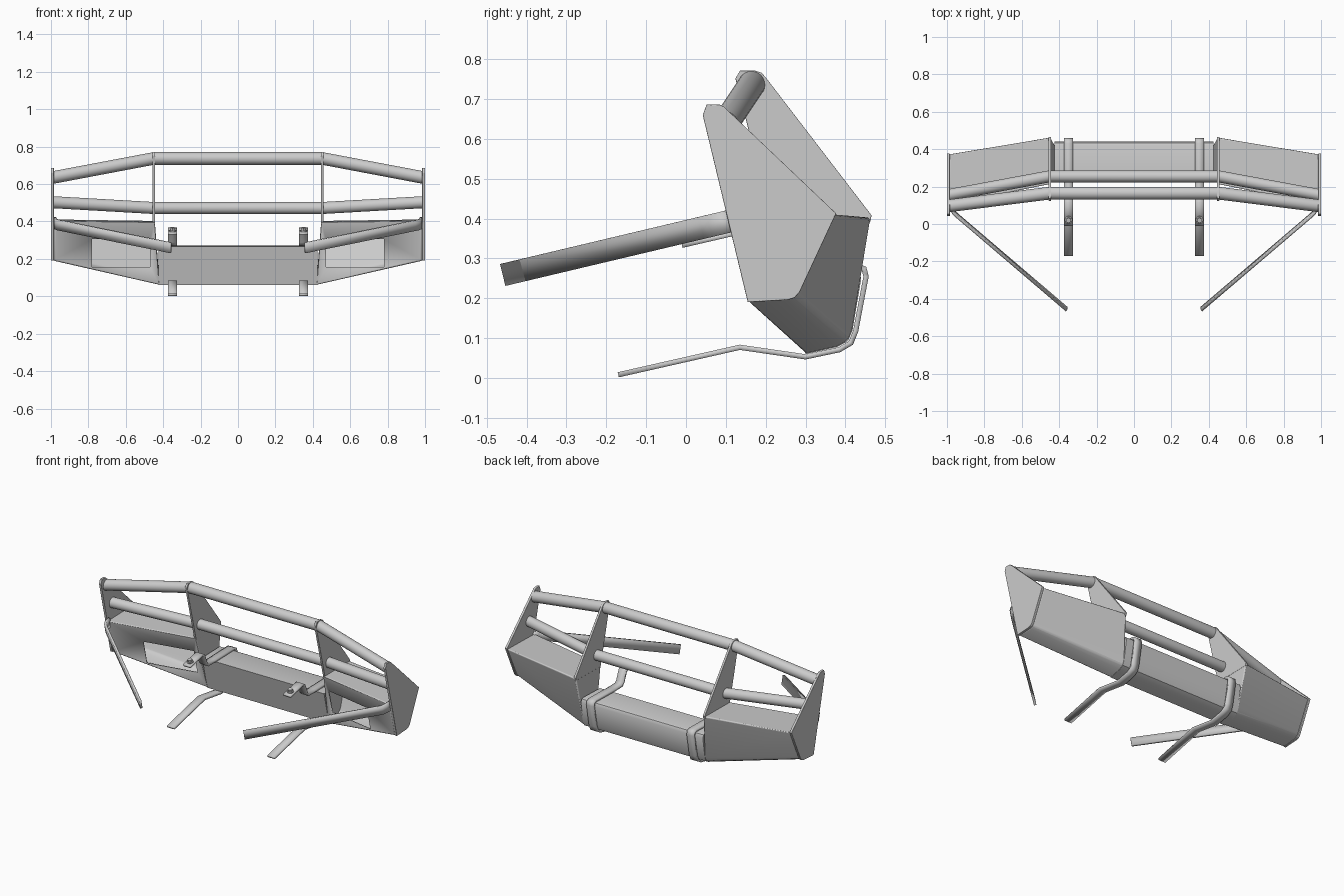
import bpy, bmesh, math
from mathutils import Vector, Matrix

cube = bpy.data.objects.get("Cube")
if cube:
    bpy.data.objects.remove(cube, do_unlink=True)

steel = bpy.data.materials.new("grey_steel")
steel.use_nodes = True
GREY = (0.6, 0.6, 0.6, 1)
steel.diffuse_color = GREY
steel.node_tree.nodes["Principled BSDF"].inputs["Base Color"].default_value = GREY


def finish(name, bm, mirror=True, bevel=0.0, wall=0.0, offset=-1):
    """Turn a bmesh into a finished object with its modifiers."""
    bmesh.ops.recalc_face_normals(bm, faces=bm.faces)
    mesh = bpy.data.meshes.new(name)
    bm.to_mesh(mesh)
    bm.free()
    obj = bpy.data.objects.new(name, mesh)
    bpy.context.collection.objects.link(obj)
    mesh.materials.append(steel)
    if bevel:
        mod = obj.modifiers.new("rounded_edges", 'BEVEL')
        mod.width, mod.segments, mod.limit_method = bevel, 3, 'ANGLE'
    if wall:
        mod = obj.modifiers.new("wall", 'SOLIDIFY')
        mod.thickness, mod.offset, mod.use_even_offset = wall, offset, True
    if mirror:
        obj.modifiers.new("mirror", 'MIRROR').use_mirror_merge = False
    bpy.ops.object.select_all(action='DESELECT')
    obj.select_set(True)
    bpy.context.view_layer.objects.active = obj
    bpy.ops.object.shade_smooth_by_angle(angle=math.radians(35))
    return obj


def loft(loops, open_last=False):
    """Skin matching loops of points and cap both ends."""
    bm = bmesh.new()
    rings = [[bm.verts.new(p) for p in loop] for loop in loops]
    count = len(rings[0])
    for a, b in zip(rings, rings[1:]):
        for i in range(count - open_last):
            j = (i + 1) % count
            bm.faces.new((a[i], a[j], b[j], b[i]))
    bm.faces.new(rings[0])
    bm.faces.new(rings[-1])
    return bm, rings


def section(x, profile):
    return [(x, y, z) for y, z in profile]


def plate(name, x0, x1, profile):
    bm, _ = loft([section(x0, profile), section(x1, profile)])
    return finish(name, bm, bevel=0.002)


def strip(name, path, width, thickness):
    """Bent flat bar along a path."""
    bm = bmesh.new()
    half = Vector(width) / 2
    rows = [(bm.verts.new(Vector(p) - half), bm.verts.new(Vector(p) + half)) for p in path]
    for a, b in zip(rows, rows[1:]):
        bm.faces.new((a[0], a[1], b[1], b[0]))
    return finish(name, bm, wall=thickness, offset=0)


def tube(name, inner, outer, radius):
    """Swept-back round bar through mirrored (y, z) stations."""
    loops = []
    for x, (cy, cz) in ((-0.99, outer), (-0.45, inner), (0.45, inner), (0.99, outer)):
        angles = [math.tau * i / 28 for i in range(28)]
        loops.append([(x, cy + radius * math.cos(a), cz + radius * math.sin(a)) for a in angles])
    bm, _ = loft(loops)
    return finish(name, bm, mirror=False)


def back_y(x, z):
    """Sloping, swept plane of the bumper's rear panel."""
    return 0.30 - 0.24 * (z - 0.06) - 0.2 * (max(x, 0.42) - 0.42)


# Centre channel of the bumper
lower_nose = [(0.38, 0.078), (0.407, 0.093), (0.418, 0.12)]
centre = [(0.30, 0.06)] + lower_nose + [(0.44, 0.25), (0.432, 0.268), (0.42, 0.272),
                                       (back_y(0, 0.267), 0.267)]
bm, _ = loft([section(-0.425, centre), section(0.425, centre)])
finish("centre_channel", bm, mirror=False)

# Hollow wings with a rectangular opening in the rear panel
inner = section(0.42, [(0.30, 0.06)] + lower_nose)
inner += [(0.445, 0.464, 0.403), (0.445, back_y(0.445, 0.4), 0.4)]
outer = section(0.987, [(back_y(0.987, 0.19), 0.19), (0.25, 0.197), (0.275, 0.208),
                        (0.285, 0.225), (0.375, 0.411), (back_y(0.987, 0.405), 0.405)])
bm, (ring_in, ring_out) = loft([inner, outer], open_last=True)
frame = [ring_in[0], ring_out[0], ring_out[-1], ring_in[-1]]
hole = [bm.verts.new((x, back_y(x, z), z))
        for x, z in ((0.47, 0.155), (0.78, 0.155), (0.78, 0.305), (0.47, 0.305))]
for i in range(4):
    j = (i + 1) % 4
    bm.faces.new((frame[i], frame[j], hole[j], hole[i]))
finish("bumper_wing", bm, bevel=0.008, wall=0.006)

# Upright plates
plate("end_plate", 0.985, 1.0,
      [(0.155, 0.19), (0.255, 0.196), (0.272, 0.201), (0.285, 0.215), (0.377, 0.413),
       (0.095, 0.681), (0.085, 0.686), (0.052, 0.687), (0.042, 0.66)])
plate("inner_upright", 0.443, 0.457,
      [(0.217, 0.385), (0.124, 0.752), (0.136, 0.772), (0.172, 0.772), (0.19, 0.766),
       (0.202, 0.752), (0.466, 0.408), (0.462, 0.39)])

# Round guard bars
tube("upper_bar", (0.165, 0.737), (0.097, 0.635), 0.034)
tube("lower_bar", (0.255, 0.472), (0.155, 0.503), 0.032)

# Side struts
plan = [(0.98, 0.12), (0.976, 0.085), (0.965, 0.063), (0.945, 0.044), (0.36, -0.455)]
strip("side_strut", [(x, y, 0.258 + 0.237 * (y + 0.4625)) for x, y in plan],
      (0, -0.0135, 0.055), 0.014)

# Mounting straps wrapped around the channel
wrap = [(-0.17, 0.008), (0.135, 0.077), (0.30, 0.053), (0.385, 0.071), (0.414, 0.088),
        (0.426, 0.118), (0.452, 0.255), (0.447, 0.274), (0.43, 0.281), (0.24, 0.276),
        (0.17, 0.278), (0.155, 0.292), (0.13, 0.352), (0.115, 0.362), (-0.01, 0.333)]
strip("mounting_strap", section(0.35, wrap), (0.05, 0, 0), 0.013)

# Bolts on the strap tabs
bm = bmesh.new()
tilt = Matrix.Rotation(math.radians(13), 4, 'X')
for sides, radius, depth, lift in ((24, 0.019, 0.006, 0.009), (6, 0.014, 0.022, 0.016)):
    place = Matrix.Translation((0.35, 0.025, 0.341)) @ tilt @ Matrix.Translation((0, 0, lift))
    bmesh.ops.create_cone(bm, cap_ends=True, segments=sides, radius1=radius,
                          radius2=radius, depth=depth, matrix=place)
finish("strap_bolt", bm)
